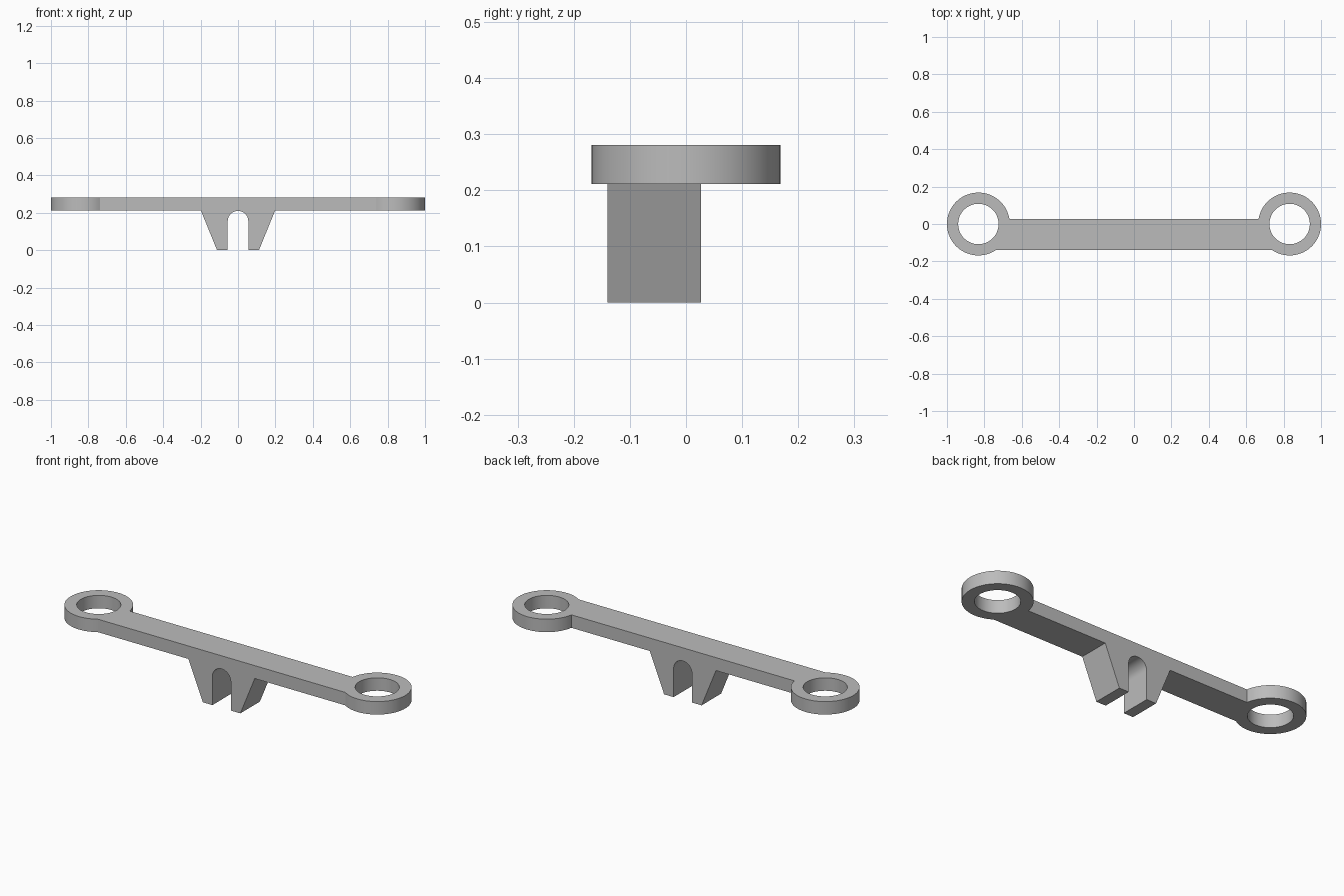
import bpy
import bmesh
from math import asin, cos, sin, pi, radians

if "Cube" in bpy.data.objects:
    bpy.data.objects.remove(bpy.data.objects["Cube"], do_unlink=True)

# Main dimensions
RING_X, RING_R, HOLE_R = 0.832, 0.168, 0.108
BAR_FRONT, BAR_BACK = -0.14, 0.027
PLATE_LOW, PLATE_TOP = 0.211, 0.281
SLOT_R, SLOT_Z = 0.055, 0.155

grey = bpy.data.materials.new("plain_grey")
grey.use_nodes = True
colour = (0.5, 0.5, 0.5, 1)
grey.diffuse_color = colour
grey.node_tree.nodes["Principled BSDF"].inputs["Base Color"].default_value = colour


def arc(cx, cy, r, start, end, steps):
    return [(cx + r * cos(start + (end - start) * i / steps),
             cy + r * sin(start + (end - start) * i / steps))
            for i in range(steps + 1)]


def mirrored(points):
    return [(-x, y) for x, y in reversed(points)]


def make_prism(name, loops, thickness, location, tilt=0):
    """Fill flat closed loops (inner loops are holes) and thicken them."""
    bm = bmesh.new()
    for loop in loops:
        verts = [bm.verts.new((x, y, 0)) for x, y in loop]
        for a, b in zip(verts, verts[1:] + verts[:1]):
            bm.edges.new((a, b))
    bmesh.ops.triangle_fill(bm, edges=bm.edges[:], use_beauty=True, normal=(0, 0, 1))
    bm.normal_update()
    for face in bm.faces:
        if face.normal.z < 0:
            face.normal_flip()
    mesh = bpy.data.meshes.new(name)
    bm.to_mesh(mesh)
    bm.free()
    mesh.materials.append(grey)
    obj = bpy.data.objects.new(name, mesh)
    bpy.context.collection.objects.link(obj)
    obj.location = location
    obj.rotation_euler.x = tilt
    solid = obj.modifiers.new("thickness", "SOLIDIFY")
    solid.thickness = thickness
    solid.offset = -1
    bpy.ops.object.select_all(action="DESELECT")
    obj.select_set(True)
    bpy.context.view_layer.objects.active = obj
    bpy.ops.object.modifier_apply(modifier=solid.name)
    bpy.ops.object.shade_smooth_by_angle(angle=radians(30))
    return obj


# Link plate: a bar running into a ring at each end
ring_arc = arc(RING_X, 0, RING_R,
               -pi - asin(BAR_FRONT / RING_R), pi - asin(BAR_BACK / RING_R), 80)
hole = arc(RING_X, 0, HOLE_R, 0, 2 * pi, 80)[:-1]
make_prism("link_plate", [ring_arc + mirrored(ring_arc), hole, mirrored(hole)],
           PLATE_TOP - PLATE_LOW, (0, 0, PLATE_TOP))

# Forked foot: tapered legs either side of a round-topped slot
leg = [(SLOT_R, 0), (0.112, 0), (0.198, PLATE_LOW)]
slot_top = arc(0, SLOT_Z, SLOT_R, pi, 0, 32)
make_prism("forked_foot", [leg + mirrored(leg) + slot_top],
           BAR_BACK - BAR_FRONT, (0, BAR_FRONT, 0), pi / 2)
